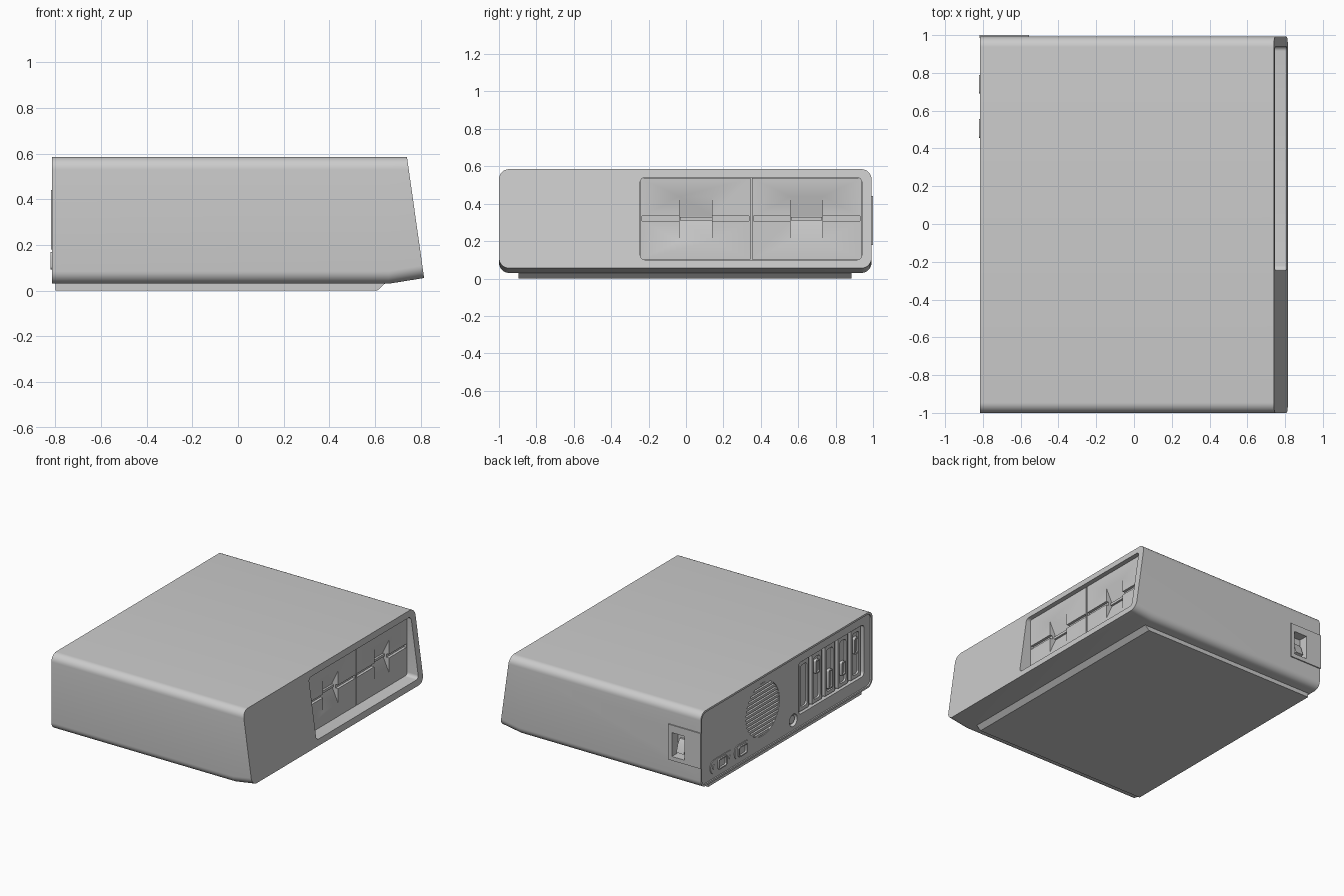
import bpy, bmesh
from math import sin, cos, pi, sqrt

if "Cube" in bpy.data.objects:
    bpy.data.objects.remove(bpy.data.objects["Cube"])


def loft(name, rings):
    """Skin matching point rings and cap both ends."""
    bm = bmesh.new()
    loops = [[bm.verts.new(p) for p in r] for r in rings]
    n = len(loops[0])
    for a, b in zip(loops, loops[1:]):
        for i in range(n):
            bm.faces.new((a[i], a[(i + 1) % n], b[(i + 1) % n], b[i]))
    bm.faces.new(loops[0])
    bm.faces.new(loops[-1])
    bmesh.ops.recalc_face_normals(bm, faces=bm.faces)
    me = bpy.data.meshes.new(name)
    bm.to_mesh(me)
    bm.free()
    ob = bpy.data.objects.new(name, me)
    bpy.context.collection.objects.link(ob)
    return ob


def prism_x(name, pts, x0, x1):
    return loft(name, [[(x, y, z) for y, z in pts] for x in (x0, x1)])


def prism_y(name, pts, y0, y1):
    return loft(name, [[(x, y, z) for x, z in pts] for y in (y0, y1)])


def rrect(a0, a1, b0, b1, r, n=6):
    pts = []
    for k, (a, b) in enumerate(((a1 - r, b1 - r), (a0 + r, b1 - r), (a0 + r, b0 + r), (a1 - r, b0 + r))):
        for i in range(n + 1):
            t = (k + i / n) * pi / 2
            pts.append((a + r * cos(t), b + r * sin(t)))
    return pts


def rect(a0, a1, b0, b1):
    return [(a0, b0), (a1, b0), (a1, b1), (a0, b1)]


def circle(cy, cz, r, n=32):
    return [(cy + r * cos(2 * pi * i / n), cz + r * sin(2 * pi * i / n)) for i in range(n)]


def cut(ob, cutter):
    cutter.hide_render = True
    m = ob.modifiers.new("cut", 'BOOLEAN')
    m.operation, m.solver, m.object = 'DIFFERENCE', 'EXACT', cutter
    bpy.context.view_layer.objects.active = ob
    bpy.ops.object.modifier_apply(modifier=m.name)
    bpy.data.objects.remove(cutter)


# Case: rounded section, slanted front and raised chin
Y0, Y1, TOP, BACK = -1.0, 0.992, 0.585, -0.815
main = rrect(Y0, Y1, 0.03, TOP, 0.055, 8)
nose = rrect(Y0, Y1, 0.055, TOP, 0.055, 8)
case = loft("case", [
    [(BACK, y, z) for y, z in main],
    [(0.66, y, z) for y, z in main],
    [(0.74 + (TOP - z) * 0.1415, y, z) for y, z in nose]])

# Drive bay opening and shallow rear rebate
cut(case, prism_x("bay_cutter", rrect(-0.245, 0.94, 0.10, 0.54, 0.025), 0.64, 0.95))
REAR = BACK + 0.01
cut(case, prism_x("rear_cutter", rrect(Y0 + 0.014, Y1 - 0.014, 0.044, TOP - 0.014, 0.045), -0.9, REAR))

# Fan, expansion bay, keyboard socket and switch openings
FY, FZ, FR = 0.26, 0.333, 0.195
cut(case, prism_x("fan_cutter", circle(FY, FZ, FR, 48), -0.9, REAR + 0.04))
cut(case, prism_x("slot_bay_cutter", rrect(-0.915, -0.155, 0.13, 0.51, 0.03), -0.9, REAR + 0.035))
cut(case, prism_x("keyboard_cutter", circle(-0.096, 0.116, 0.045), -0.9, REAR + 0.03))
cut(case, prism_y("switch_cutter", rect(-0.69, -0.585, 0.21, 0.385), 0.93, 1.1))

# Base slab with chamfered front edge
prism_y("base", [(-0.8, 0), (0.61, 0), (0.645, 0.032), (-0.8, 0.032)], -0.895, 0.885)

# Two disk drives with slot and V-shaped finger notch
FACE, SZ = 0.715, 0.32
for i, (a, b, n0, n1) in enumerate(((-0.243, 0.345, -0.035, 0.14), (0.353, 0.938, 0.56, 0.73))):
    drive = prism_x("disk_drive_%d" % (i + 1), rect(a, b, 0.103, 0.537), 0.63, FACE)
    cut(drive, prism_y("notch_cutter", [(FACE + 0.02, 0.44), (FACE, 0.437), (FACE - 0.05, 0.335),
                                        (FACE - 0.05, 0.31), (FACE, 0.20), (FACE + 0.02, 0.197)], n0, n1))
    cut(drive, prism_x("slot_cutter", rect(a + 0.007, b - 0.007, SZ - 0.013, SZ + 0.013), FACE - 0.02, 0.8))
    # Latch bar crossing the notch
    prism_x("latch_%d" % (i + 1), rect(n0 + 0.002, n1 - 0.002, SZ - 0.009, SZ + 0.009), FACE - 0.06, FACE - 0.035)

# Fan grille slats
N = 13
for i in range(N):
    z = FZ - FR + (i + 0.5) * 2 * FR / N
    h = sqrt(FR ** 2 - (z - FZ) ** 2) + 0.004
    prism_x("fan_slat_%d" % (i + 1), rect(FY - h, FY + h, z - 0.009, z + 0.009), REAR + 0.002, REAR + 0.02)

# Expansion brackets with raised rims; some carry ports
for i in range(5):
    y = -0.235 - i * 0.15
    br = prism_x("bracket_%d" % (i + 1), rect(y - 0.055, y + 0.055, 0.14, 0.50), REAR + 0.012, REAR + 0.05)
    cut(br, prism_x("bracket_cutter", rrect(y - 0.036, y + 0.036, 0.165, 0.475, 0.02), -0.9, REAR + 0.026))
    for k, (slot, z, h) in enumerate(((1, 0.40, 0.05), (2, 0.25, 0.07), (3, 0.27, 0.05), (4, 0.38, 0.06))):
        if slot == i:
            port = prism_x("port_%d" % (k + 1), rrect(y - 0.022, y + 0.022, z - h, z + h, 0.012), REAR + 0.004, REAR + 0.04)
            cut(port, prism_x("port_cutter", rrect(y - 0.014, y + 0.014, z - h + 0.01, z + h - 0.01, 0.008), -0.9, REAR + 0.014))

# Keyboard socket core
prism_x("keyboard_socket", circle(-0.096, 0.116, 0.03), REAR + 0.012, REAR + 0.04)

# Power sockets: flange, raised hollow shroud and pins or screws
for name, y, w, ear in (("power_inlet", 0.74, 0.05, 0.13), ("power_outlet", 0.505, 0.05, 0.085)):
    z = 0.13
    flange = prism_x(name + "_flange", rrect(y - ear, y + ear, z - 0.05, z + 0.05, 0.04), REAR - 0.005, REAR + 0.02)
    cut(flange, prism_x("flange_cutter", rrect(y - w, y + w, z - 0.036, z + 0.036, 0.012), -0.9, REAR + 0.015))
    shroud = prism_x(name + "_shroud", rrect(y - w, y + w, z - 0.038, z + 0.038, 0.015), -0.82, REAR + 0.02)
    cut(shroud, prism_x("shroud_cutter", rrect(y - w + 0.009, y + w - 0.009, z - 0.029, z + 0.029, 0.01), -0.9, REAR + 0.015))
    for k, (dy, dz) in enumerate(((-0.022, -0.008), (0, 0.01), (0.022, -0.008))):
        prism_x("%s_pin_%d" % (name, k + 1), rect(y + dy - 0.004, y + dy + 0.004, z + dz - 0.01, z + dz + 0.01), REAR, REAR + 0.02)
    if ear > 0.1:
        for s in (-1, 1):
            prism_x(name + "_screw", circle(y + s * 0.095, z, 0.016, 16), REAR - 0.01, REAR)

# Power switch plate and rocker on the side
plate = prism_y("switch_plate", rect(-0.818, -0.555, 0.18, 0.44), 0.985, 1.0)
cut(plate, prism_y("plate_cutter", rect(-0.69, -0.585, 0.21, 0.385), 0.9, 1.1))
rocker = [(0.925, 0.225), (0.985, 0.24), (0.965, 0.30), (0.945, 0.33), (0.925, 0.33)]
loft("switch_rocker", [[(x, y, z) for y, z in rocker] for x in (-0.672, -0.61)])

# Smooth the rounded surfaces, keep edges sharp
for ob in bpy.context.scene.objects:
    ob.select_set(True)
bpy.context.view_layer.objects.active = case
bpy.ops.object.shade_smooth_by_angle(angle=0.5)
